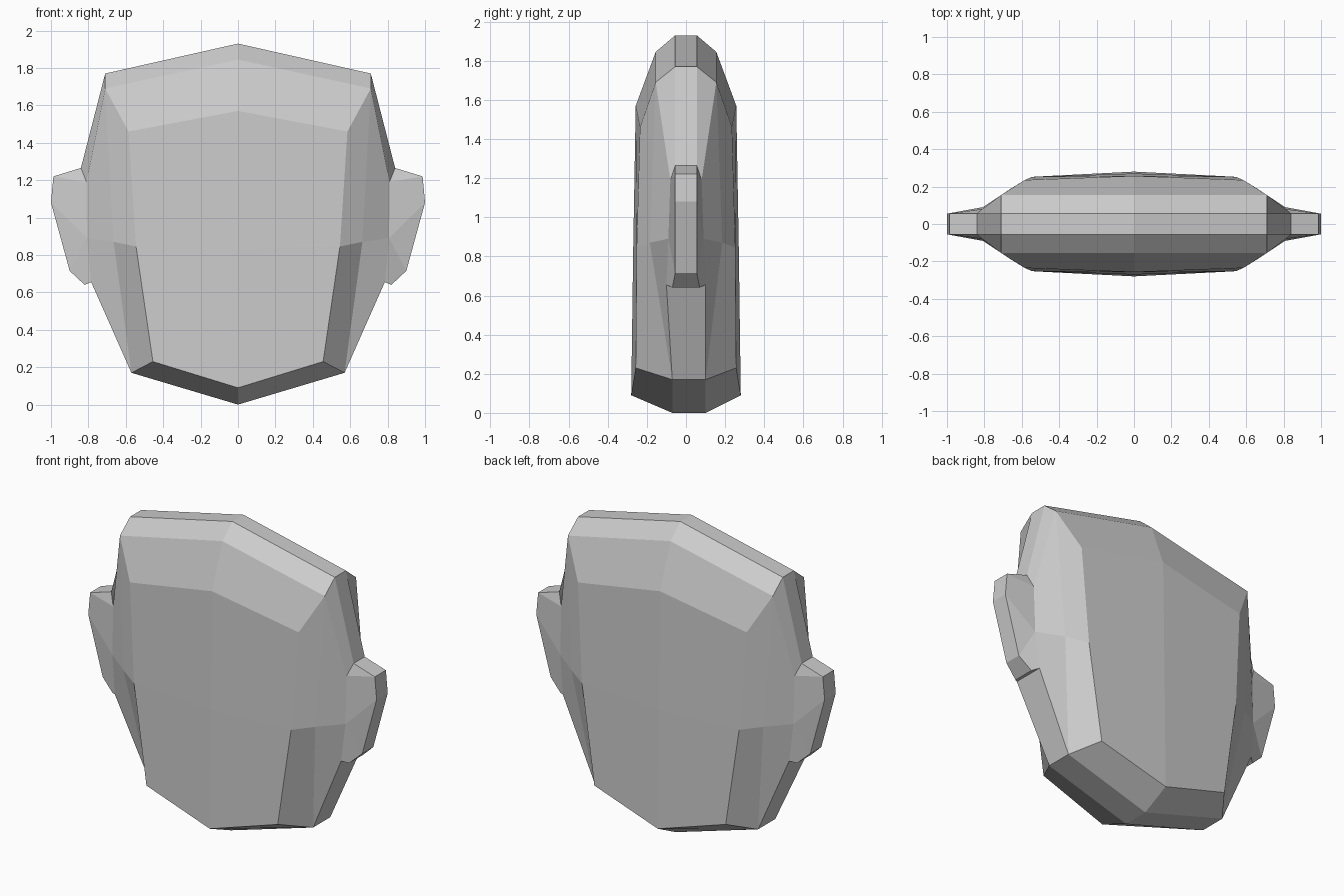
import bpy, bmesh

if "Cube" in bpy.data.objects:
    bpy.data.objects.remove(bpy.data.objects["Cube"])

# Points of one quarter (x >= 0), as x, depth away from the y=0 plane, z
POINTS = {
    # centre line, crown to chin
    "crown": (0, .055, 1.93), "brow": (0, .155, 1.845), "face_top": (0, .257, 1.57),
    "face_mid": (0, .27, .83), "face_low": (0, .28, .09), "chin": (0, .085, 0),
    # corner line
    "crown_c": (.71, .055, 1.77), "brow_c": (.71, .155, 1.69), "face_top_c": (.585, .235, 1.46),
    "face_mid_c": (.545, .252, .845), "face_low_c": (.455, .257, .23), "chin_c": (.57, .085, .17),
    # cheek and ear root
    "cheek": (.665, .185, .87), "root_top": (.81, .08, 1.19), "root_mid": (.808, .09, .89),
    "root_low": (.785, .1, .655),
    # ear outline
    "ear_0": (.84, .055, 1.265), "ear_1": (.987, .055, 1.22), "ear_2": (1, .055, 1.08),
    "ear_3": (.90, .055, .715), "ear_4": (.82, .07, .64),
}

FACES = [
    # face plate and bevels
    "crown crown_c brow_c brow", "brow brow_c face_top_c face_top",
    "face_top face_top_c face_mid_c face_mid", "face_mid face_mid_c face_low_c face_low",
    "face_low face_low_c chin_c chin",
    # temple and cheek
    "crown_c ear_0 root_top brow_c", "face_top_c brow_c cheek face_mid_c",
    "brow_c root_top root_mid cheek", "face_mid_c cheek chin_c face_low_c",
    "cheek root_mid root_low chin_c",
    # ear side
    "root_top ear_0 ear_1", "root_top ear_1 ear_2 root_mid",
    "root_mid ear_2 ear_3", "root_mid ear_3 ear_4 root_low",
]

# Silhouette that joins the front half to the back half
RIM = "crown crown_c ear_0 ear_1 ear_2 ear_3 ear_4 root_low chin_c chin".split()


def add_half(bm, side):
    verts = {}
    for name, (x, depth, z) in POINTS.items():
        shift = .015 if name.startswith("chin") else 0  # chin sits slightly back
        verts[name] = bm.verts.new((x, side * depth + shift, z))
    for face in FACES:
        bm.faces.new([verts[n] for n in face.split()])
    return verts


bm = bmesh.new()
front, back = add_half(bm, -1), add_half(bm, 1)
for a, b in zip(RIM, RIM[1:]):
    bm.faces.new([front[a], front[b], back[b], back[a]])

# Mirror to the other side and weld the centre seam
bmesh.ops.mirror(bm, geom=bm.verts[:] + bm.edges[:] + bm.faces[:], axis='X', merge_dist=.0001)
bmesh.ops.remove_doubles(bm, verts=bm.verts[:], dist=.0001)
bmesh.ops.recalc_face_normals(bm, faces=bm.faces[:])

mesh = bpy.data.meshes.new("head_with_ears")
bm.to_mesh(mesh)
bm.free()
head = bpy.data.objects.new("head_with_ears", mesh)
bpy.context.collection.objects.link(head)
